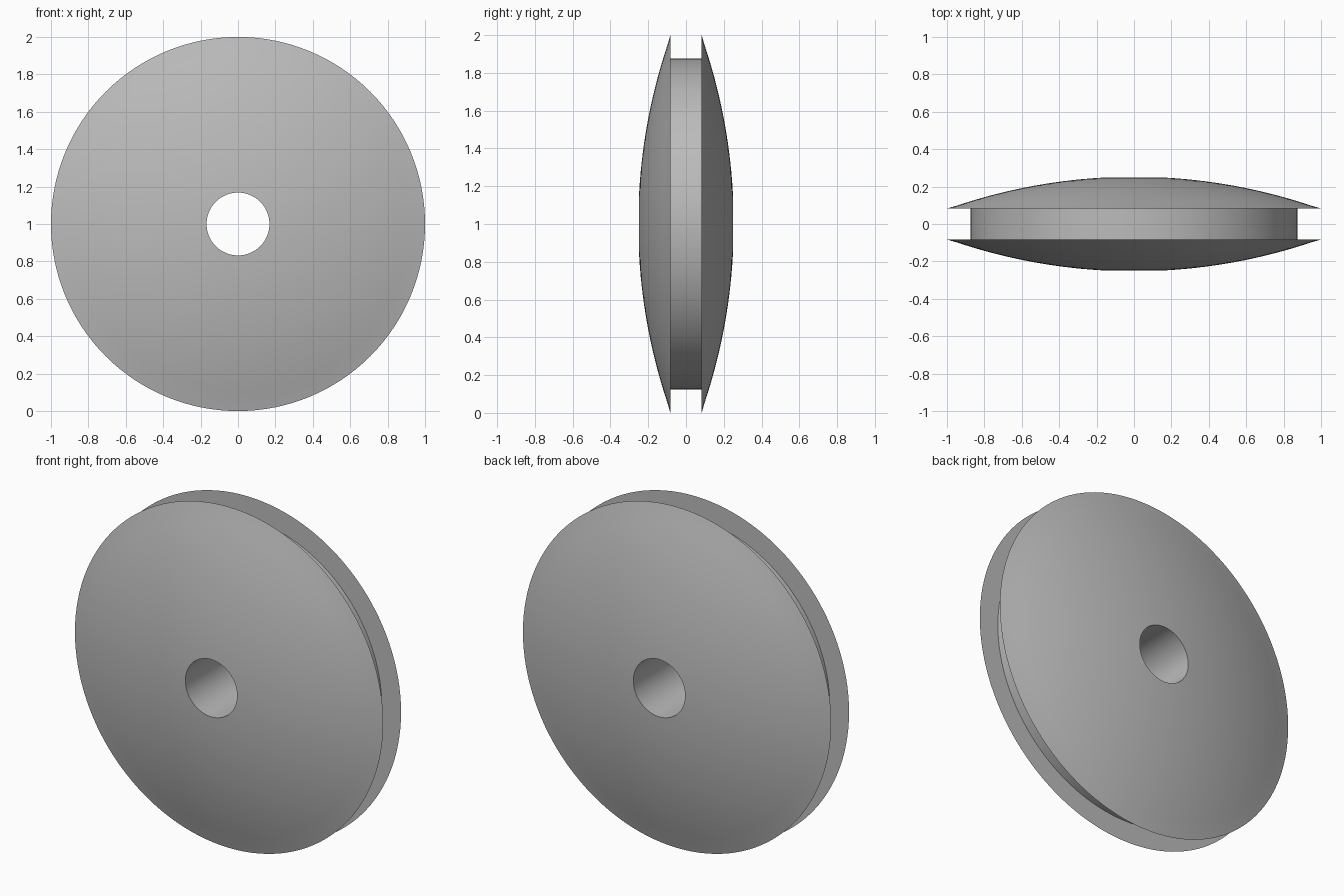
import bpy, bmesh, math
from mathutils import Matrix, Vector

cube = bpy.data.objects.get("Cube")
if cube:
    bpy.data.objects.remove(cube, do_unlink=True)

SEGMENTS = 128
BORE, DRUM, RIM = 0.168, 0.875, 1.0      # radii
LIP, HUB = 0.083, 0.248                  # half widths at rim and bore
DOME = 2.98                              # radius of the domed sides

grey = bpy.data.materials.new("plain grey")
grey.use_nodes = True
colour = (0.5, 0.5, 0.5, 1)
grey.diffuse_color = colour
grey.node_tree.nodes["Principled BSDF"].inputs["Base Color"].default_value = colour


def dome(r):
    """Half width of the domed side at radius r."""
    return HUB + math.sqrt(DOME**2 - r**2) - math.sqrt(DOME**2 - BORE**2)


# Half section: groove floor, lip, domed side; then mirrored to the other side
steps = 16
radii = [RIM + (BORE - RIM) * i / steps for i in range(steps + 1)]
half = [(DRUM, LIP), (RIM, LIP)] + [(r, dome(r)) for r in radii[1:]]
section = half + [(r, -y) for r, y in reversed(half)]

# Revolve the closed section about the y axis
bm = bmesh.new()
rings = []
for i in range(SEGMENTS):
    turn = Matrix.Rotation(math.tau * i / SEGMENTS, 3, 'Y')
    rings.append([bm.verts.new(turn @ Vector((r, y, 0)) + Vector((0, 0, RIM)))
                  for r, y in section])
for i, ring in enumerate(rings):
    after = rings[(i + 1) % SEGMENTS]
    for j in range(len(section)):
        k = (j + 1) % len(section)
        bm.faces.new((ring[j], ring[k], after[k], after[j]))
bmesh.ops.recalc_face_normals(bm, faces=bm.faces)

mesh = bpy.data.meshes.new("pulley_wheel")
bm.to_mesh(mesh)
bm.free()
mesh.materials.append(grey)
wheel = bpy.data.objects.new("pulley_wheel", mesh)
bpy.context.collection.objects.link(wheel)

# Smooth surfaces with crisp rim, groove and bore edges
bpy.ops.object.select_all(action='DESELECT')
wheel.select_set(True)
bpy.context.view_layer.objects.active = wheel
bpy.ops.object.shade_smooth_by_angle(angle=math.radians(30))
